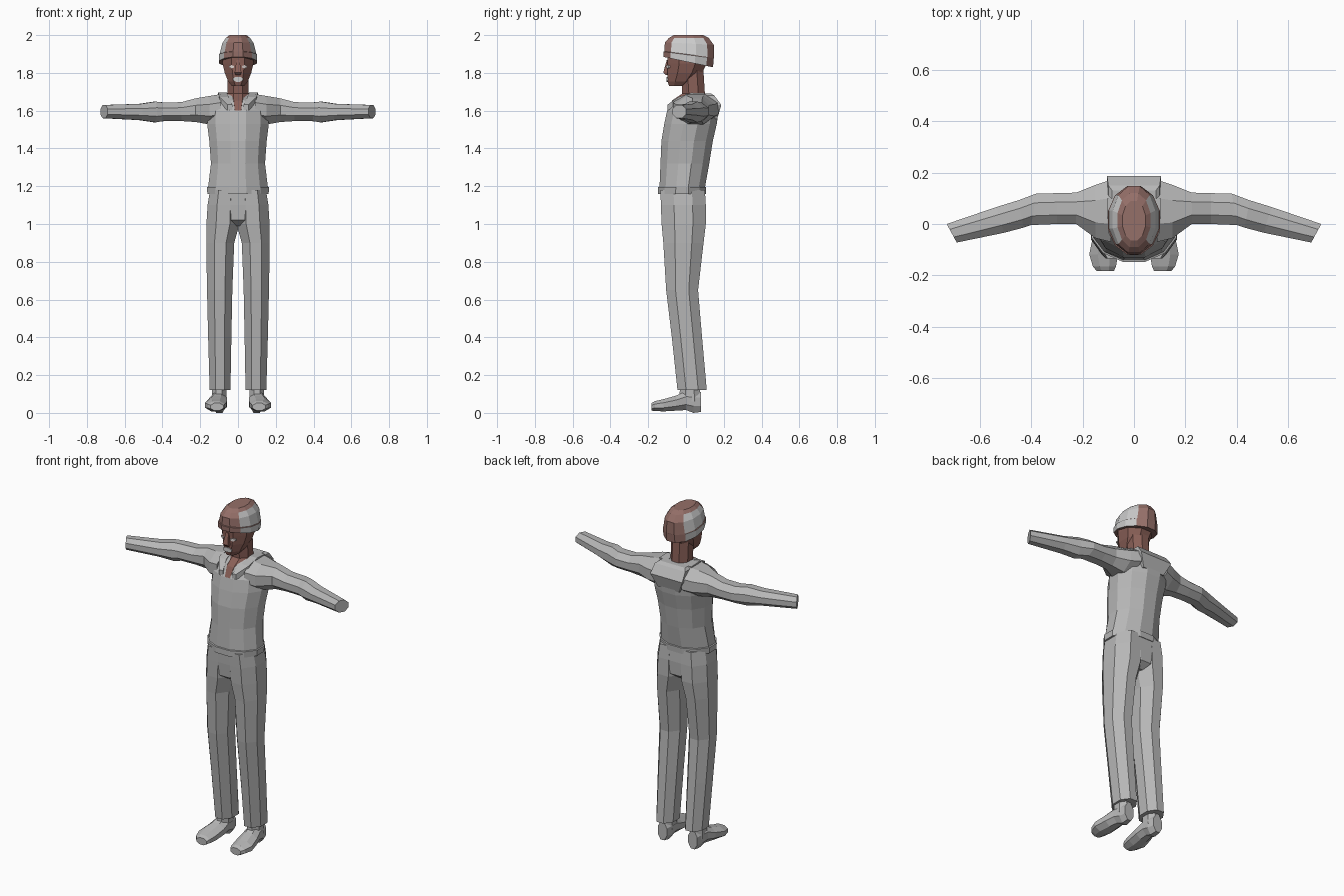
import bpy
import bmesh
import math
from mathutils import Vector

default_cube = bpy.data.objects.get("Cube")
if default_cube:
    bpy.data.objects.remove(default_cube, do_unlink=True)


def make_material(name, red, green, blue):
    material = bpy.data.materials.new(name)
    material.use_nodes = True
    colour = (red, green, blue, 1)
    material.diffuse_color = colour
    for node in material.node_tree.nodes:
        if node.type == 'BSDF_PRINCIPLED':
            node.inputs["Base Color"].default_value = colour
            node.inputs["Roughness"].default_value = 0.9
    return material


cloth = make_material("grey cloth", .47, .47, .47)
pale = make_material("pale grey", .6, .6, .6)
skin = make_material("brown skin", .25, .115, .095)
cap_brown = make_material("cap brown", .3, .16, .14)
eye_white = make_material("eye white", .75, .68, .66)


def ring(axis, sides, at, first, second, skew=0):
    """Polygon filling a box across an axis; skew tilts it along the axis."""
    points = []
    for i in range(sides):
        angle = math.tau * (i + .5) / sides
        reach = 1 / math.cos(math.pi / sides) if sides % 4 == 0 else 1
        u = reach * math.cos(angle) * (first[1] - first[0]) / 2
        v = reach * math.sin(angle) * (second[1] - second[0]) / 2
        a, b = sum(first) / 2 + u, sum(second) / 2 + v
        if axis == 'x':
            points.append(Vector((at + skew * u, a, b)))
        elif axis == 'y':
            points.append(Vector((a, at + skew * u, b)))
        else:
            points.append(Vector((a, b, at + skew * v)))
    return points


def loft(name, rings, materials, side=1, rule=None):
    """Flat-shaded skin through the rings, closed at both ends."""
    bm = bmesh.new()
    loops = [[bm.verts.new((p.x * side, p.y, p.z)) for p in r] for r in rings]
    for low, high in zip(loops, loops[1:]):
        for i in range(len(low)):
            j = (i + 1) % len(low)
            bm.faces.new((low[i], low[j], high[j], high[i]))
    bm.faces.new(loops[0])
    bm.faces.new(loops[-1])
    bmesh.ops.recalc_face_normals(bm, faces=bm.faces)
    bm.normal_update()
    if rule:
        for face in bm.faces:
            face.material_index = rule(face)
    mesh = bpy.data.meshes.new(name)
    bm.to_mesh(mesh)
    bm.free()
    for material in materials:
        mesh.materials.append(material)
    obj = bpy.data.objects.new(name, mesh)
    bpy.context.collection.objects.link(obj)
    return obj


def upright(name, sides, rows, materials, rule=None):
    """Centred body part from rows of height, half width, front, back, tilt."""
    rings = [ring('z', sides, z, (-w, w), (front, back), *tilt)
             for z, w, front, back, *tilt in rows]
    return loft(name, rings, materials, rule=rule)


def pair(name, axis, sides, rows, material):
    """Mirrored parts from rows of position, two extents and optional skew."""
    rings = [ring(axis, sides, at, (a, b), (c, d), *skew)
             for at, a, b, c, d, *skew in rows]
    for label, side in (("left", 1), ("right", -1)):
        loft(label + "_" + name, rings, [material], side)


# Jacket body with a stepped hem
upright("jacket", 12, [
    (1.16, .162, -.147, .105), (1.195, .165, -.147, .107),
    (1.197, .158, -.14, .101), (1.32, .143, -.135, .123),
    (1.44, .152, -.13, .142), (1.53, .163, -.115, .163),
    (1.6, .16, -.1, .172), (1.655, .13, -.07, .165),
    (1.685, .075, -.015, .13)], [cloth])

# Sleeves, curving forward to the cuffs
pair("sleeve", 'x', 8, [
    (.09, -.07, .172, 1.535, 1.688), (.15, -.055, .152, 1.527, 1.678),
    (.225, 0, .122, 1.54, 1.665), (.3, 0, .12, 1.545, 1.645),
    (.39, -.004, .118, 1.545, 1.643, -.15),
    (.44, -.014, .092, 1.538, 1.648, .2),
    (.52, -.034, .066, 1.55, 1.636, .3),
    (.709, -.072, 0, 1.56, 1.63, .54)], cloth)

# Folded hood and its collar
upright("hood", 4, [
    (1.555, .07, .12, .165), (1.63, .105, .05, .187),
    (1.68, .1, .06, .15), (1.692, .085, .07, .13)], [cloth])
pair("collar", 'y', 4, [
    (-.098, .03, .055, 1.6, 1.632), (-.04, .05, .098, 1.635, 1.672),
    (.03, .058, .105, 1.645, 1.695), (.1, .05, .105, 1.645, 1.692)], cloth)

# Trousers
upright("trouser_seat", 12, [
    (.99, .03, -.08, .06), (1.02, .12, -.125, .1),
    (1.1, .155, -.132, .104), (1.18, .148, -.135, .1)], [cloth])
pair("trouser_leg", 'z', 8, [
    (.12, .04, .15, -.045, .11), (.4, .035, .158, -.075, .085),
    (.65, .03, .164, -.105, .064), (.9, .02, .168, -.12, .093),
    (1, -.008, .167, -.129, .105), (1.1, -.01, .161, -.133, .105),
    (1.18, -.01, .148, -.135, .1)], cloth)

# Shoes with ankles
pair("shoe", 'y', 8, [
    (-.183, .078, .145, .012, .052), (-.165, .07, .16, .01, .062),
    (-.118, .062, .174, .008, .073), (-.05, .057, .16, .012, .092),
    (0, .06, .145, .015, .115), (.04, .06, .138, 0, .12),
    (.08, .07, .13, .005, .11)], cloth)
pair("ankle", 'z', 8, [
    (.06, .06, .14, -.035, .078), (.2, .065, .135, -.03, .07)], cloth)

# Neck and head
upright("neck", 8, [
    (1.6, .04, -.1, .05), (1.655, .055, -.072, .09),
    (1.69, .056, -.02, .1), (1.85, .056, -.03, .09)], [skin])
upright("head", 8, [
    (1.73, .032, -.09, -.005), (1.755, .052, -.097, .04),
    (1.8, .07, -.098, .085), (1.85, .082, -.097, .11),
    (1.91, .085, -.1, .12)], [skin])
upright("nose", 4, [
    (1.79, .014, -.108, -.085), (1.803, .018, -.12, -.085),
    (1.868, .008, -.102, -.085)], [skin])

# Eyes and mouth as thin plates
pair("eye", 'y', 6, [
    (-.099, .019, .05, 1.824, 1.841, .5),
    (-.091, .019, .05, 1.824, 1.841, .5)], eye_white)
loft("mouth", [ring('y', 8, y, (-.027, .027), (1.753, 1.779))
               for y in (-.102, -.094)], [pale])


# Cap with pale side panels
def cap_panel(face):
    return 1 if abs(face.normal.x) > .7 else 0


upright("cap", 12, [
    (1.857, .1, -.118, .143, -.21), (1.895, .101, -.119, .147, -.13),
    (1.897, .097, -.114, .148, -.13), (1.955, .083, -.112, .147, -.05),
    (1.985, .064, -.09, .12), (2, .045, -.065, .09)],
    [cap_brown, pale], cap_panel)
